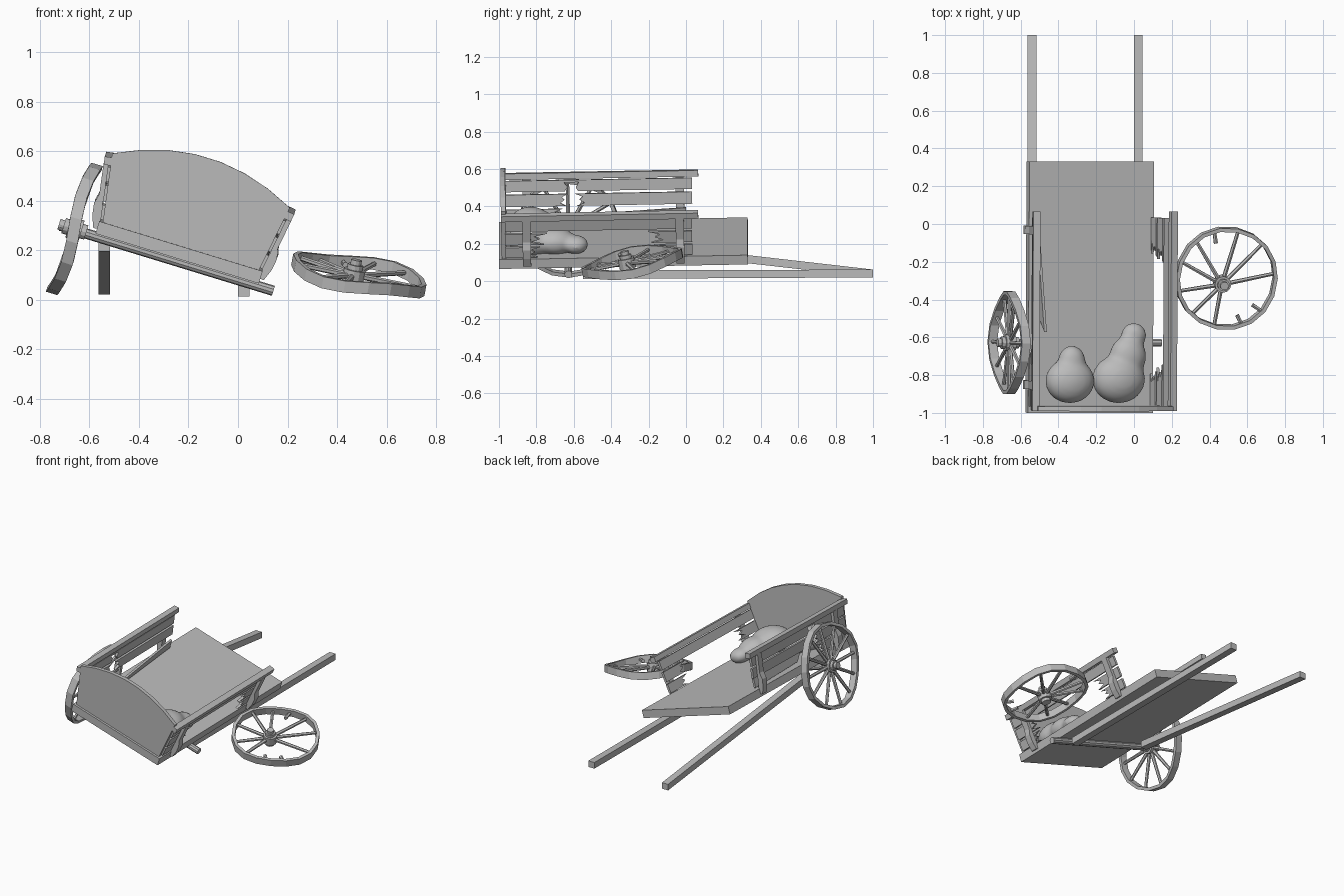
import bpy, bmesh, math
from math import sin, cos, pi, radians
from mathutils import Matrix, Vector

old = bpy.data.objects.get("Cube")
if old:
    bpy.data.objects.remove(old)

GREY = (0.5, 0.5, 0.5, 1)
wood = bpy.data.materials.new("plain grey")
wood.use_nodes = True
wood.diffuse_color = GREY
wood.node_tree.nodes["Principled BSDF"].inputs["Base Color"].default_value = GREY

# Tilted frame of the cart body: origin at the middle of the floor's top
CART = (Matrix.Translation((-0.225, 0, 0.234)) @ Matrix.Rotation(radians(17), 4, 'Y')
        @ Matrix.Rotation(radians(1.1), 4, 'X'))


def finish(name, bm, matrix):
    bmesh.ops.recalc_face_normals(bm, faces=bm.faces)
    mesh = bpy.data.meshes.new(name)
    bm.to_mesh(mesh)
    bm.free()
    mesh.materials.append(wood)
    obj = bpy.data.objects.new(name, mesh)
    bpy.context.collection.objects.link(obj)
    obj.matrix_world = matrix
    return obj


def add_prism(bm, points, offset):
    """Extrude a flat outline along an offset vector."""
    face = bm.faces.new([bm.verts.new(p) for p in points])
    new = bmesh.ops.extrude_face_region(bm, geom=[face])["geom"]
    verts = [v for v in new if isinstance(v, bmesh.types.BMVert)]
    bmesh.ops.translate(bm, verts=verts, vec=offset)


def prism(name, points, offset, matrix=CART):
    bm = bmesh.new()
    add_prism(bm, points, offset)
    return finish(name, bm, matrix)


def box(name, x, y, z, matrix=CART):
    pts = [(x[0], y[0], z[0]), (x[1], y[0], z[0]), (x[1], y[0], z[1]), (x[0], y[0], z[1])]
    return prism(name, pts, (0, y[1] - y[0], 0), matrix)


def add_rod(bm, a, b, r, sides=6, r2=None):
    a, b = Vector(a), Vector(b)
    m = Matrix.Translation((a + b) / 2) @ (b - a).to_track_quat('Z', 'Y').to_matrix().to_4x4()
    bmesh.ops.create_cone(bm, cap_ends=True, segments=sides, radius1=r,
                          radius2=r if r2 is None else r2, depth=(b - a).length, matrix=m)


# Floor and arched front board
box("floor", (-0.345, 0.345), (-1.0, 0.33), (-0.052, 0))
arch = [(x, -0.985, 0.277 + 0.097 * (1 - (x / 0.375) ** 2))
        for x in [0.375 - 0.75 * i / 7 for i in range(8)]]
prism("front_board", [(-0.33, -0.985, 0), (0.33, -0.985, 0)] + arch, (0, 0.025, 0))


# Side walls lean outward; broken plank ends are jagged
def plank(name, side, frame, y0, y1, z0, z1, jag0=0, jag1=0):
    steps = (0.2, 1.0, 0.45, 0.8, 0)
    zs = [z0 + (z1 - z0) * i / 4 for i in range(5)]
    far = [(y1 - jag1 * s, z) for s, z in zip(steps, zs)] if jag1 else [(y1, z0), (y1, z1)]
    near = [(y0 + jag0 * s, z) for s, z in zip(steps, zs)] if jag0 else [(y0, z0), (y0, z1)]
    pts = [(0, y, z) for y, z in far + near[::-1]]
    prism(name, pts, (0.016 * side, 0, 0), frame)


for side, label in ((1, "left"), (-1, "right")):
    frame = CART @ Matrix.Translation((0.325 * side, 0, 0)) @ Matrix.Rotation(radians(9) * side, 4, 'Y')
    rail = sorted((-0.004 * side, 0.034 * side))
    box(label + "_top_rail", rail, (-0.985, 0.07), (0.232, 0.265), frame)
    plank(label + "_upper_plank", side, frame, -0.965, 0.035, 0.165, 0.225)
    for y in (-0.85, -0.03):
        # Post with a swelling bracket at its foot
        s = side * 0.016
        post = [(s, -0.03), (2.5 * s, -0.03), (3.2 * s, 0.02), (3.2 * s, 0.07),
                (2.2 * s, 0.11), (2.2 * s, 0.235), (s, 0.235)]
        prism(label + "_post", [(px, y - 0.022, pz) for px, pz in post], (0, 0.044, 0), frame)
    if side > 0:
        plank("left_middle_plank_front", side, frame, -0.965, -0.74, 0.085, 0.15, 0, 0.09)
        plank("left_middle_plank_back", side, frame, -0.2, 0.035, 0.085, 0.15, 0.08, 0)
        plank("left_lower_plank_front", side, frame, -0.965, -0.78, 0.01, 0.07, 0, 0.06)
        plank("left_lower_plank_back", side, frame, -0.17, 0.035, 0.01, 0.07, 0.07, 0)
    else:
        plank("right_middle_plank_front", side, frame, -0.965, -0.63, 0.085, 0.15, 0, 0.04)
        plank("right_middle_plank_back", side, frame, -0.59, 0.035, 0.085, 0.15, 0.05, 0)
        # Bite out of the upper plank is suggested by a shorter lower one
        plank("right_lower_plank_front", side, frame, -0.965, -0.66, 0.01, 0.07, 0, 0.05)

# Notch through the right upper plank
cutter = prism("notch_cutter", [(-0.5, y, z) for y, z in
               ((-0.66, 0.14), (-0.56, 0.14), (-0.585, 0.18), (-0.57, 0.21), (-0.65, 0.21), (-0.63, 0.185))],
               (0.25, 0, 0))
cutter.hide_render = True
cutter.hide_viewport = True
cut = bpy.data.objects["right_upper_plank"].modifiers.new("notch", 'BOOLEAN')
cut.object = cutter
cut.solver = 'EXACT'

# Loose plank fallen inward from the right wall
prism("loose_plank", [(-0.325, 0, 0.01), (-0.325, 0, 0.07), (-0.275, -0.57, 0.055), (-0.29, -0.5, 0.01)],
      (0.014, 0, 0))

# Shafts: one level on the ground, one sloping down from the raised side
for name, x, z_front, z_back in (("left_shaft", 0, 0.012, 0.02), ("right_shaft", -0.563, 0.195, 0.02)):
    prism(name, [(x, -0.55, z_front), (x, 1, z_back), (x, 1, z_back + 0.042), (x, -0.55, z_front + 0.045)],
          (0.046, 0, 0), Matrix())

# Axle
bm = bmesh.new()
add_rod(bm, (-0.49, -0.63, -0.07), (0.41, -0.63, -0.07), 0.021, 10)
finish("axle", bm, CART)


# Wheels: warped rim, lathed hub and spokes, some snapped to stubs
def wheel(name, matrix, spokes, stubs, hub=(0, 0)):
    def warp(a):
        return -0.012 * cos(3 * a)

    bm = bmesh.new()
    n = 18
    rings = []
    for i in range(n):
        a = 2 * pi * i / n
        rings.append([bm.verts.new((r * cos(a), r * sin(a), z + warp(a)))
                      for r, z in ((0.276, -0.024), (0.276, 0.024), (0.256, 0.024), (0.256, -0.024))])
    for i in range(n):
        p, q = rings[i], rings[(i + 1) % n]
        for j in range(4):
            k = (j + 1) % 4
            bm.faces.new((p[j], q[j], q[k], p[k]))
    finish(name + "_rim", bm, matrix)

    bm = bmesh.new()
    hx, hy = hub
    for r, z0, z1 in ((0.03, -0.05, -0.03), (0.044, -0.03, 0.025), (0.032, 0.025, 0.045), (0.022, 0.045, 0.065)):
        add_rod(bm, (hx, hy, z0), (hx, hy, z1), r, 12)
    finish(name + "_hub", bm, matrix)

    bm = bmesh.new()
    for deg in spokes + stubs:
        a = radians(deg)
        end = Vector((0.26 * cos(a), 0.26 * sin(a), warp(a)))
        start = Vector((hx + 0.03 * cos(a), hy + 0.03 * sin(a), 0))
        if deg in stubs:
            start = end.lerp(start, 0.25)
        add_rod(bm, start, end, 0.012, 6, 0.010)
    finish(name + "_spokes", bm, matrix)


upright = Matrix(((0, 0, -1), (0, 1, 0), (1, 0, 0))).to_4x4()
wheel("mounted_wheel", CART @ Matrix.Translation((-0.432, -0.63, -0.066)) @ upright,
      list(range(0, 360, 30)), [])

normal = Vector((0.19, -0.2, 1)).normalized()
across = Vector((1, 0, -0.19)).normalized()
flat = Matrix((across, normal.cross(across), normal)).transposed().to_4x4()
wheel("fallen_wheel", Matrix.Translation((0.488, -0.287, 0.1)) @ flat,
      [5, 45, 78, 130, 160, 195, 228, 258], [106, 290, 318], (-0.02, -0.03))

# Slumped sacks behind the front board
for name, lumps in (
        ("right_sack", ((-0.13, -0.83, 0.05, 0.135, 0.12, 0.09), (-0.12, -0.73, 0.05, 0.075, 0.09, 0.06))),
        ("left_sack", ((0.14, -0.82, 0.05, 0.145, 0.13, 0.1), (0.19, -0.7, 0.05, 0.1, 0.11, 0.075),
                       (0.225, -0.59, 0.04, 0.07, 0.07, 0.05)))):
    bm = bmesh.new()
    for x, y, z, rx, ry, rz in lumps:
        bmesh.ops.create_icosphere(bm, subdivisions=3, radius=1,
                                   matrix=Matrix.Translation((x, y, z)) @ Matrix.Diagonal((rx, ry, rz, 1)))
    sack = finish(name, bm, CART)
    fuse = sack.modifiers.new("fuse", 'REMESH')
    fuse.mode = 'VOXEL'
    fuse.voxel_size = 0.014
    fuse.use_smooth_shade = True
    soften = sack.modifiers.new("soften", 'SMOOTH')
    soften.iterations = 8
